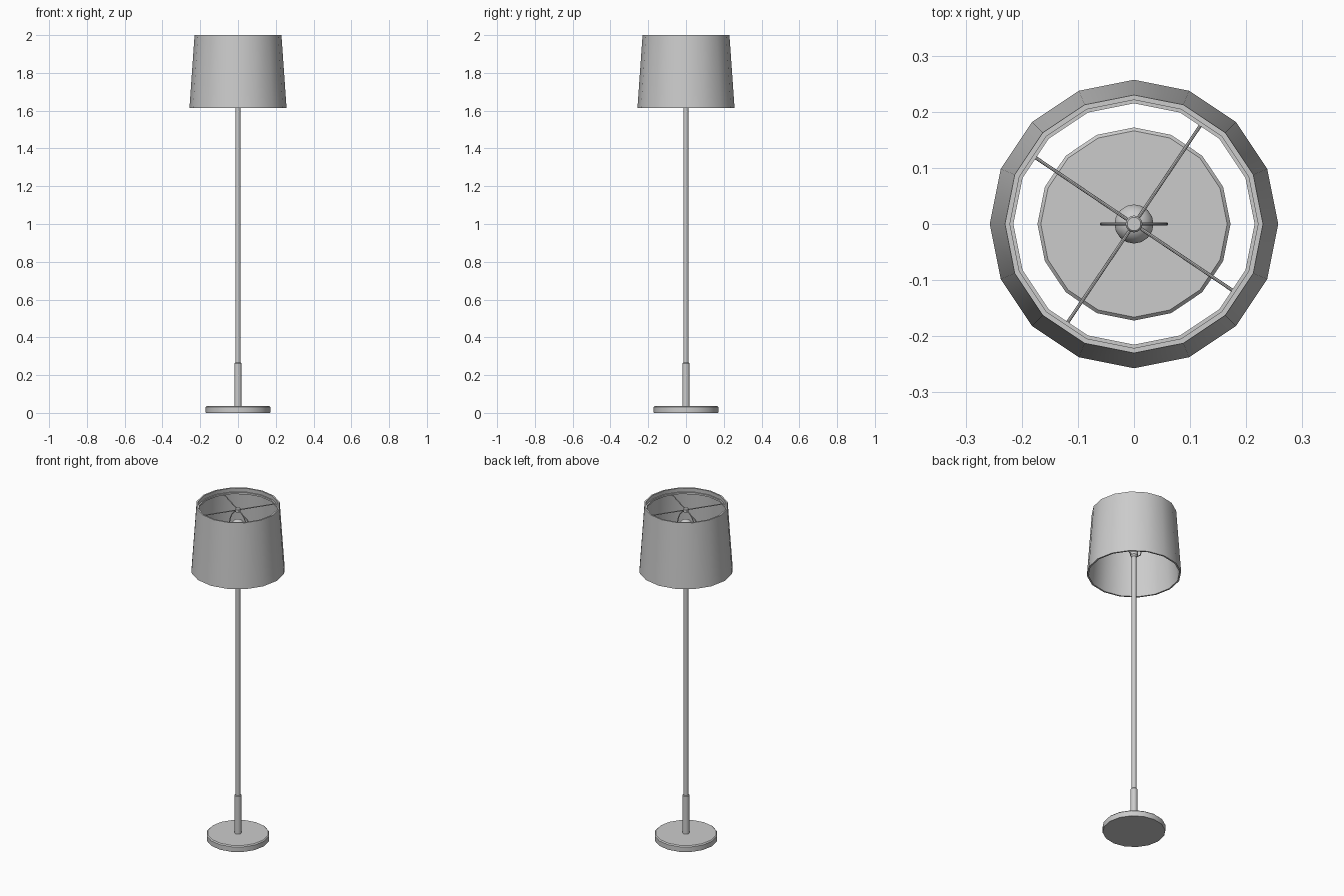
import bpy, bmesh, math
from mathutils import Vector

cube = bpy.data.objects.get("Cube")
if cube:
    bpy.data.objects.remove(cube, do_unlink=True)

grey = bpy.data.materials.new("light_grey")
grey.use_nodes = True
grey.diffuse_color = (0.6, 0.6, 0.6, 1)
grey.node_tree.nodes["Principled BSDF"].inputs["Base Color"].default_value = (0.6, 0.6, 0.6, 1)


def finish(name, bm, angle=30):
    """Turn a bmesh into a smooth-shaded object with sharp edges kept."""
    bmesh.ops.recalc_face_normals(bm, faces=bm.faces)
    mesh = bpy.data.meshes.new(name)
    bm.to_mesh(mesh)
    bm.free()
    mesh.materials.append(grey)
    obj = bpy.data.objects.new(name, mesh)
    bpy.context.collection.objects.link(obj)
    bpy.ops.object.select_all(action="DESELECT")
    obj.select_set(True)
    bpy.context.view_layer.objects.active = obj
    bpy.ops.object.shade_smooth_by_angle(angle=math.radians(angle))
    return obj


def lathe(name, profile, sides=16, closed=False):
    """Revolve (radius, z) points about z; open profiles get end caps."""
    bm = bmesh.new()
    rings = []
    for r, z in profile:
        rings.append([bm.verts.new((r * math.cos(a), r * math.sin(a), z))
                      for a in (math.tau * i / sides for i in range(sides))])
    pairs = list(zip(rings, rings[1:]))
    if closed:
        pairs.append((rings[-1], rings[0]))
    else:
        bm.faces.new(rings[0])
        bm.faces.new(rings[-1])
    for low, high in pairs:
        for i in range(sides):
            j = (i + 1) % sides
            bm.faces.new((low[i], low[j], high[j], high[i]))
    return finish(name, bm)


def tube(name, points, radius, sides=8):
    """Sweep a round section along a path lying in a plane that contains z."""
    bm = bmesh.new()
    pts = [Vector(p) for p in points]
    span = pts[-1] - pts[0]
    side = Vector((0, 0, 1)).cross(span).normalized()
    rings = []
    for i, p in enumerate(pts):
        along = (pts[min(i + 1, len(pts) - 1)] - pts[max(i - 1, 0)]).normalized()
        up = along.cross(side)
        rings.append([bm.verts.new(p + radius * (math.cos(a) * side + math.sin(a) * up))
                      for a in (math.tau * k / sides for k in range(sides))])
    for low, high in zip(rings, rings[1:]):
        for k in range(sides):
            m = (k + 1) % sides
            bm.faces.new((low[k], low[m], high[m], high[k]))
    bm.faces.new(rings[0])
    bm.faces.new(rings[-1])
    return finish(name, bm)


# Foot and stem
lathe("base", [(0.17, 0), (0.172, 0.003), (0.172, 0.031), (0.166, 0.037)])
lathe("stem_sleeve", [(0.019, 0.03), (0.019, 0.262), (0.016, 0.266)])
lathe("pole", [(0.013, 0.26), (0.013, 1.74)])

# Bulb and its holder
lathe("bulb_socket", [(0.014, 1.72), (0.021, 1.73), (0.021, 1.8), (0.016, 1.805)])
bulb = [(0.015, 1.8), (0.018, 1.83)]
bulb += [(0.035 * math.cos(math.radians(a)), 1.88 + 0.035 * math.sin(math.radians(a)))
         for a in range(-45, 86, 13)]
lathe("bulb", bulb)

# Wire harp that carries the shade
arc = [(-0.02, 0, 1.73), (-0.045, 0, 1.75), (-0.058, 0, 1.8)]
arc += [(-0.058 * math.cos(math.pi * t / 12), 0, 1.86 + 0.105 * math.sin(math.pi * t / 12))
        for t in range(13)]
arc += [(-x, y, z) for x, y, z in reversed(arc[:3])]
tube("harp", arc, 0.003)
lathe("finial", [(0.015, 1.962), (0.015, 1.978), (0.012, 1.982)])

# Four spokes and the ring they meet
for i in range(4):
    a = math.radians(56 + 90 * i)
    tube(f"spoke_{i + 1}", [(r * math.cos(a), r * math.sin(a), 1.972) for r in (0.008, 0.217)], 0.003)
lathe("shade_ring", [(0.222, 1.967), (0.222, 1.977), (0.215, 1.977), (0.215, 1.967)], closed=True)

# Tapered hollow shade
lathe("lampshade", [(0.257, 1.615), (0.23, 2.0), (0.221, 2.0), (0.248, 1.615)], closed=True)
